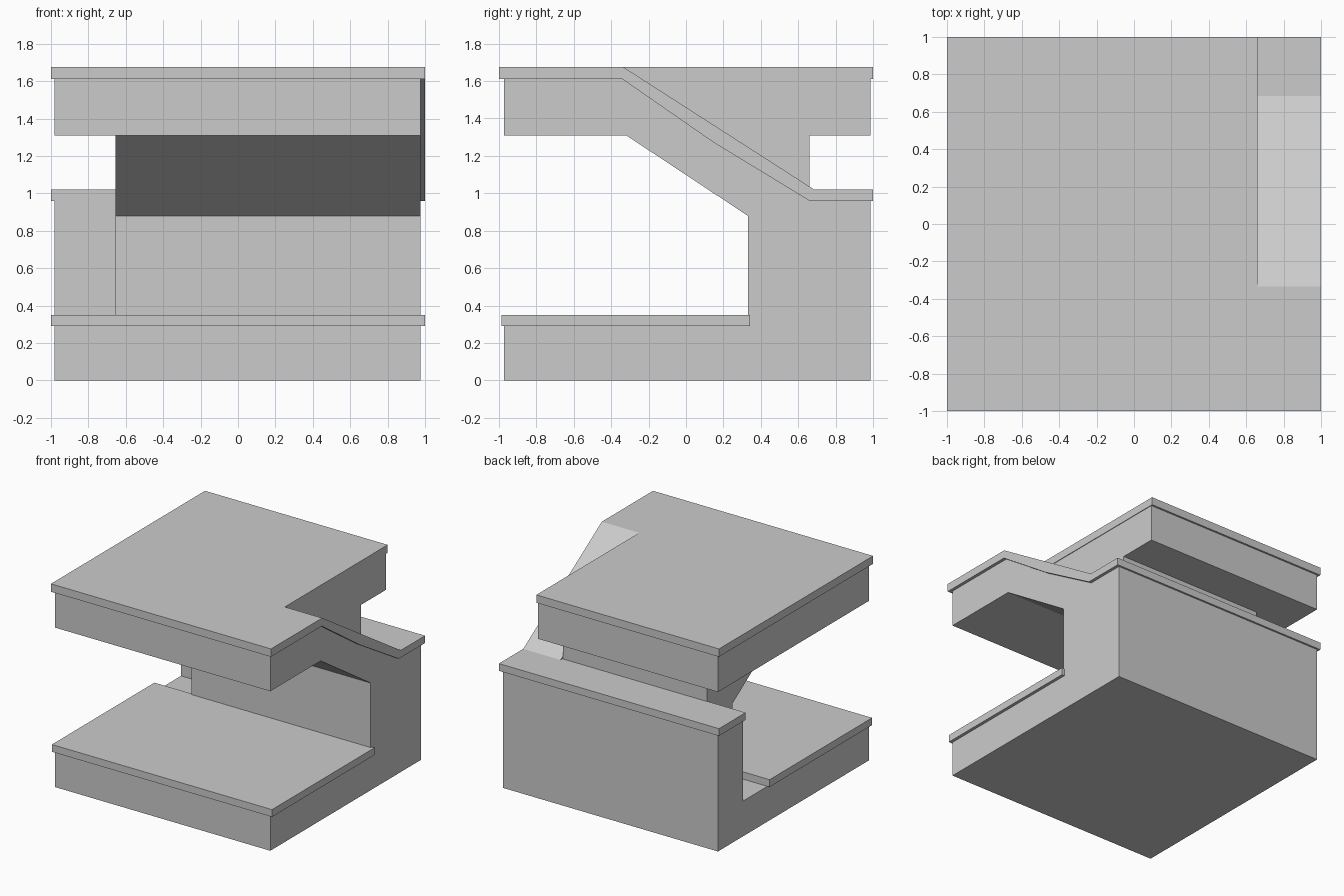
import bpy, bmesh

if "Cube" in bpy.data.objects:
    bpy.data.objects.remove(bpy.data.objects["Cube"])


def prism(name, profile, x0, x1):
    """Extrude a (y, z) side profile from x0 to x1."""
    bm = bmesh.new()
    face = bm.faces.new([bm.verts.new((x0, y, z)) for y, z in profile])
    ext = bmesh.ops.extrude_face_region(bm, geom=[face])
    verts = [v for v in ext["geom"] if isinstance(v, bmesh.types.BMVert)]
    bmesh.ops.translate(bm, verts=verts, vec=(x1 - x0, 0, 0))
    bmesh.ops.recalc_face_normals(bm, faces=bm.faces)
    mesh = bpy.data.meshes.new(name)
    bm.to_mesh(mesh)
    bm.free()
    obj = bpy.data.objects.new(name, mesh)
    bpy.context.collection.objects.link(obj)
    return obj


def box(name, x0, x1, y0, y1, z0, z1):
    return prism(name, [(y0, z0), (y1, z0), (y1, z1), (y0, z1)], x0, x1)


def union(base, parts):
    """Merge parts into base and remove them."""
    for part in parts:
        mod = base.modifiers.new("union", "BOOLEAN")
        mod.operation = "UNION"
        mod.solver = "EXACT"
        mod.object = part
        bpy.context.view_layer.objects.active = base
        bpy.ops.object.modifier_apply(modifier=mod.name)
        bpy.data.objects.remove(part)


XL, XR = -0.98, 0.975      # wall faces
YF, YB = -0.973, 0.985
CORE, CUT = -0.655, 0.655  # left side of the core, edge of the ramp opening

# Walls: base, rear wall, sloped core, upper block and the side under the ramp
walls = box("walls", XL, XR, YF, YB, 0, 0.29)
rear = box("rear_wall", XL, XR, 0.66, YB, 0.2, 0.96)
core = prism("core", [(-0.32, 1.31), (0.33, 0.88), (0.33, 0.2), (0.66, 0.2),
                      (0.66, 1.4), (-0.32, 1.4)], CORE, CUT)
upper = box("upper_block", XL, CUT, YF, YB, 1.31, 1.61)
side = prism("ramp_side", [(YF, 1.31), (-0.32, 1.31), (0.33, 0.88), (0.33, 0.2),
                           (YB, 0.2), (YB, 0.96), (0.66, 0.96), (0.15, 1.27),
                           (-0.34, 1.61), (YF, 1.61)], CUT, XR)
union(walls, [rear, core, upper, side])

# Overhanging floor slab of the lower level
box("lower_floor", -1, 1, -0.987, 0.343, 0.29, 0.35)

# Overhanging top deck, ramp surface and rear ledge
deck = box("deck_and_ramp", -1, 0.66, -1, 1, 1.61, 1.675)
ramp = prism("ramp", [(-1, 1.61), (-0.34, 1.61), (0.15, 1.27), (0.66, 0.96),
                      (1, 0.96), (1, 1.02), (0.685, 1.02), (-0.335, 1.675),
                      (-1, 1.675)], 0.66, 1)
ledge = box("ledge", -1, 0.66, 0.655, 1, 0.96, 1.02)
union(deck, [ramp, ledge])
